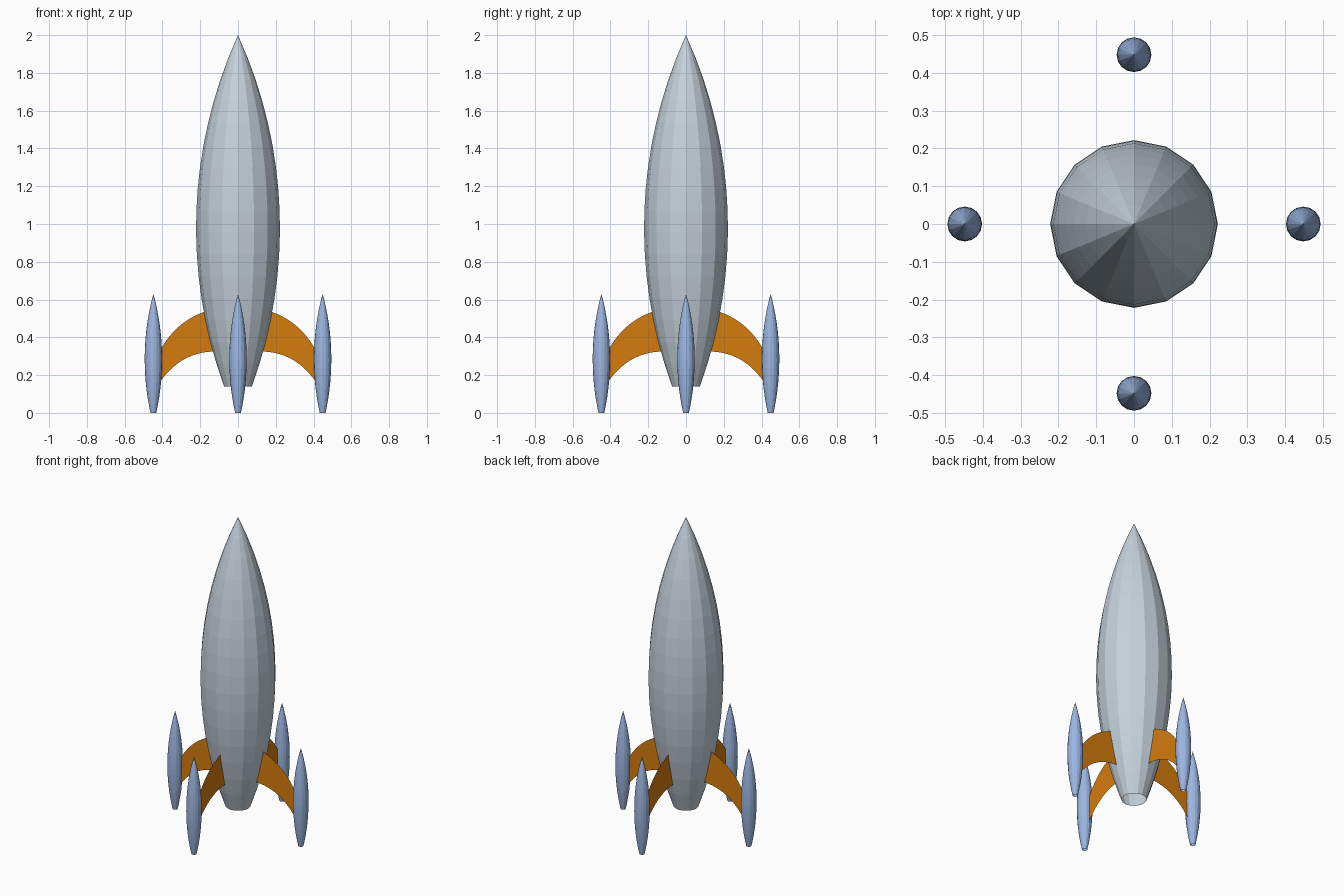
import bpy
import math
from mathutils import Vector

if "Cube" in bpy.data.objects:
    bpy.data.objects.remove(bpy.data.objects["Cube"])

SIDES, ROWS = 16, 16


def material(name, rgb):
    m = bpy.data.materials.new(name)
    m.diffuse_color = (*rgb, 1)
    m.use_nodes = True
    m.node_tree.nodes["Principled BSDF"].inputs["Base Color"].default_value = m.diffuse_color
    return m


GREY = material("pale_grey", (0.56, 0.64, 0.71))
BLUE = material("soft_blue", (0.33, 0.47, 0.76))
ORANGE = material("orange", (0.66, 0.20, 0.004))


def make(name, verts, faces, mat):
    me = bpy.data.meshes.new(name)
    me.from_pydata(verts, [], faces)
    me.materials.append(mat)
    ob = bpy.data.objects.new(name, me)
    bpy.context.collection.objects.link(ob)
    return ob


def spindle(name, mat, radius, z0, z1, centre=(0, 0)):
    """Open-bottomed pointed hull with a circular-arc profile."""
    R, wide, top, low = 2.454, 0.98, 2.0, 0.14   # arc radius, widest and end heights
    verts, faces = [], []
    for i in range(ROWS):
        t = i / ROWS
        d = low + t * (top - low) - wide
        r = radius * (1 - (R - math.sqrt(R * R - d * d)) / 0.222)
        for k in range(SIDES):
            a = 2 * math.pi * k / SIDES
            verts.append((centre[0] + r * math.cos(a),
                          centre[1] + r * math.sin(a), z0 + t * (z1 - z0)))
    verts.append((centre[0], centre[1], z1))
    for i in range(ROWS):
        for k in range(SIDES):
            a, b = i * SIDES + k, i * SIDES + (k + 1) % SIDES
            if i < ROWS - 1:
                faces.append((a, b, b + SIDES, a + SIDES))
            else:
                faces.append((a, b, len(verts) - 1))
    return make(name, verts, faces, mat)


def bezier(a, b, c, n=14):
    a, b, c = Vector(a), Vector(b), Vector(c)
    return [a * (1 - t) ** 2 + b * 2 * t * (1 - t) + c * t * t
            for t in (i / n for i in range(n + 1))]


# Main hull
spindle("hull", GREY, 0.222, 0.14, 2.0)

# Curved sheet fins, each carrying a pod
upper = bezier((0.172, 0.537), (0.331, 0.483), (0.412, 0.33))
lower = bezier((0.12, 0.325), (0.30, 0.325), (0.412, 0.165))
n = len(upper)
for i, side in enumerate(("right", "back", "left", "front")):
    ang = i * math.pi / 2
    c, s = math.cos(ang), math.sin(ang)
    verts = [(p.x * c, p.x * s, p.y) for p in lower + upper]
    faces = [(j, j + 1, n + j + 1, n + j) for j in range(n - 1)]
    make(side + "_fin", verts, faces, ORANGE)
    spindle(side + "_pod", BLUE, 0.046, 0.0, 0.63, (0.448 * c, 0.448 * s))
